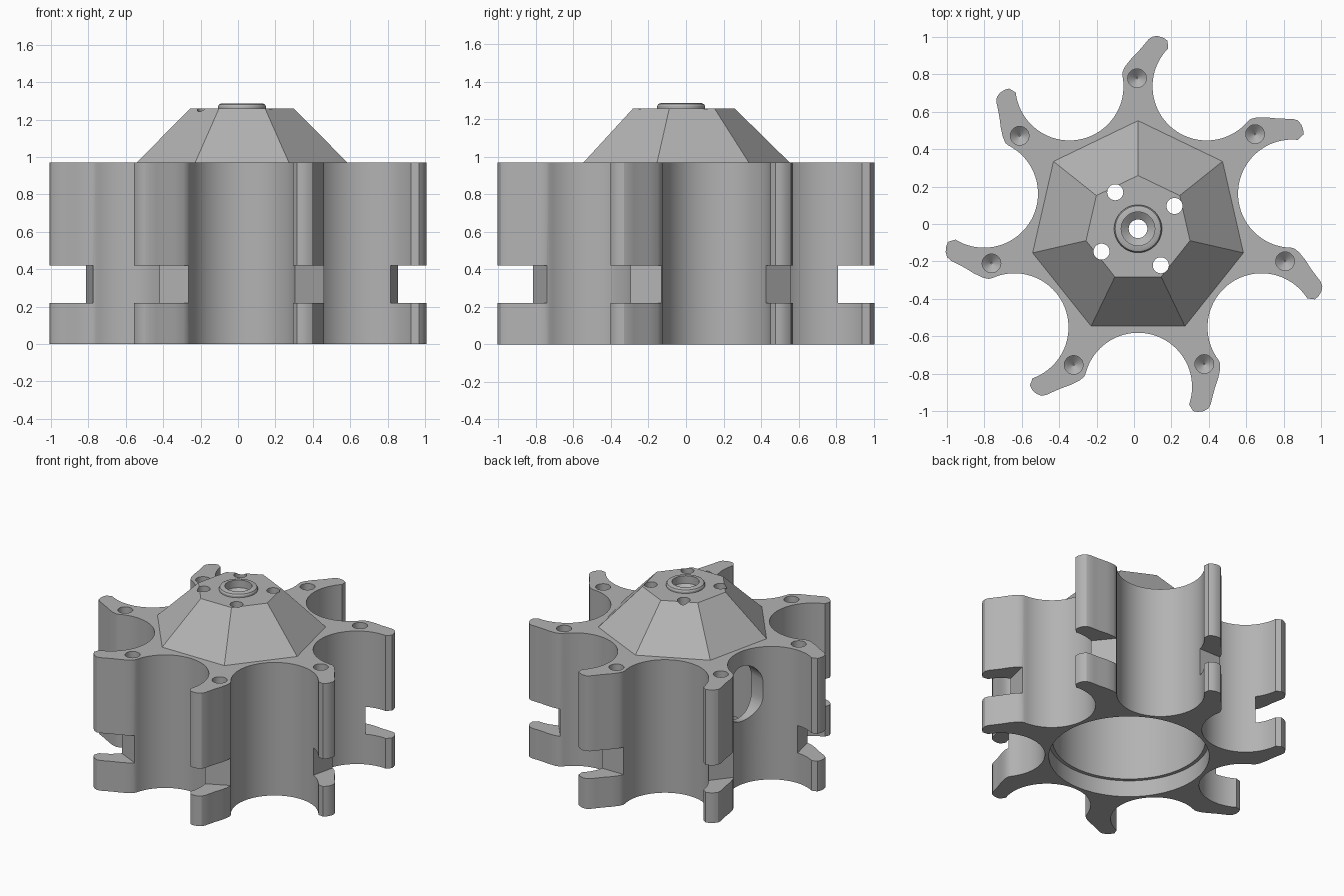
import bpy, bmesh, math
from math import sin, cos, radians, pi
from mathutils import Matrix, Vector

if "Cube" in bpy.data.objects:
    bpy.data.objects.remove(bpy.data.objects["Cube"])

N = 7
STEP = 360 / N
SCOOP_R, SCOOP_D = 0.289, 0.845      # scoop radius and its distance from the axis
TOP = 0.97

grey = bpy.data.materials.new("mid_grey")
grey.diffuse_color = (0.45, 0.45, 0.45, 1)
grey.use_nodes = True
grey.node_tree.nodes["Principled BSDF"].inputs["Base Color"].default_value = grey.diffuse_color


def polar(r, deg):
    return Vector((r * cos(radians(deg)), r * sin(radians(deg)), 0))


def finish(name, bm):
    bmesh.ops.recalc_face_normals(bm, faces=bm.faces)
    me = bpy.data.meshes.new(name)
    bm.to_mesh(me)
    bm.free()
    ob = bpy.data.objects.new(name, me)
    me.materials.append(grey)
    bpy.context.collection.objects.link(ob)
    return ob


def prism(name, pts, vec):
    bm = bmesh.new()
    f = bm.faces.new([bm.verts.new(p) for p in pts])
    ext = bmesh.ops.extrude_face_region(bm, geom=[f])
    bmesh.ops.translate(bm, vec=vec,
                        verts=[v for v in ext["geom"] if isinstance(v, bmesh.types.BMVert)])
    return finish(name, bm)


def lathe(name, profile, at, seg=48, turn=0.0):
    """Solid of revolution from (radius, height) pairs, capped at both ends."""
    bm = bmesh.new()
    rings = [[bm.verts.new((at[0] + r * cos(turn + 2 * pi * i / seg),
                            at[1] + r * sin(turn + 2 * pi * i / seg), z))
              for i in range(seg)] for r, z in profile]
    for a, b in zip(rings, rings[1:]):
        for i in range(seg):
            j = (i + 1) % seg
            bm.faces.new((a[i], a[j], b[j], b[i]))
    bm.faces.new(rings[0])
    bm.faces.new(rings[-1])
    return finish(name, bm)


def cut(target, cutters):
    bpy.context.view_layer.objects.active = target
    for c in cutters:
        m = target.modifiers.new("cut", "BOOLEAN")
        m.operation, m.solver, m.object = "DIFFERENCE", "EXACT", c
        bpy.ops.object.modifier_apply(modifier=m.name)


# Star outline: a hooked tip per arm, then the round scoop to the next arm
TIP = [(1.018, -8.9), (1.030, -7.6), (1.036, -6.0), (1.032, -4.4), (1.015, -3.2),
       (0.985, -1.9), (0.95, -0.2), (0.91, 2.3), (0.87, 4.6), (0.842, 5.7)]
outline = []
for k in range(N):
    a = 90 + k * STEP
    outline += [polar(r, a + d) for r, d in TIP]
    v = a + STEP / 2
    for i in range(41):
        phi = -76 + 185 * i / 40
        outline.append(polar(SCOOP_D, v) + polar(SCOOP_R, v + 180 - phi))
xs, ys = [p.x for p in outline], [p.y for p in outline]
C = Vector((-(min(xs) + max(xs)) / 2, -(min(ys) + max(ys)) / 2, 0))
body = prism("star_body", [p + C for p in outline], (0, 0, TOP))

# Stepped round cavity, open at the bottom
cutters = [lathe("cavity", [(0.53, -0.1), (0.53, 0.12), (0.505, 0.12), (0.505, 0.92)], C, 96)]

# Square notch and screw hole in each arm
for k in range(N):
    a = 90 + k * STEP
    side = polar(0.3, a + 90)
    low = Vector((0, 0, 0.22))
    quad = [polar(0.835, a) - side, polar(1.3, a) - side,
            polar(1.3, a) + side, polar(0.835, a) + side]
    cutters.append(prism("notch", [p + C + low for p in quad], (0, 0, 0.2)))
    cutters.append(lathe("screw_hole", [(0.004, 0.86), (0.05, 0.9), (0.05, 1.1)],
                         C + polar(0.805, a + 0.4), 24))

# Upright rounded slot through one scoop wall
va = 90 + 1.5 * STEP
slot = []
for i in range(32):
    t = 2 * pi * (i + 0.5) / 32
    z = 0.66 + 0.15 * sin(t) + (0.05 if sin(t) > 0 else -0.05)
    slot.append(C + polar(0.35, va) + polar(0.15 * cos(t), va + 90) + Vector((0, 0, z)))
cutters.append(prism("side_slot", slot, polar(0.4, va)))

# Vertical bores shared by body and cap
bores = [lathe("bore", [(0.043, 0.8), (0.043, 1.5)], C + polar(0.23, 32 + 90 * k), 24)
         for k in range(4)]
bores.append(lathe("axle_bore", [(0.05, 0.8), (0.05, 1.2), (0.09, 1.23), (0.09, 1.5)], C, 32))

# Seven-sided sloped cap and its rounded collar
cap = lathe("sloped_cap", [(0.578, TOP), (0.285, 1.258)], C, N, pi / 2)
collar = lathe("collar", [(0.128, 1.25), (0.128, 1.27), (0.122, 1.281), (0.11, 1.286)], C)

cut(body, cutters + bores)
cut(cap, bores)
cut(collar, bores[-1:])
for c in cutters + bores:
    bpy.data.objects.remove(c)

# Smooth the round walls, keep hard edges
for ob in (body, cap, collar):
    bpy.ops.object.select_all(action="DESELECT")
    ob.select_set(True)
    bpy.context.view_layer.objects.active = ob
    bpy.ops.object.shade_smooth_by_angle(angle=radians(28))
